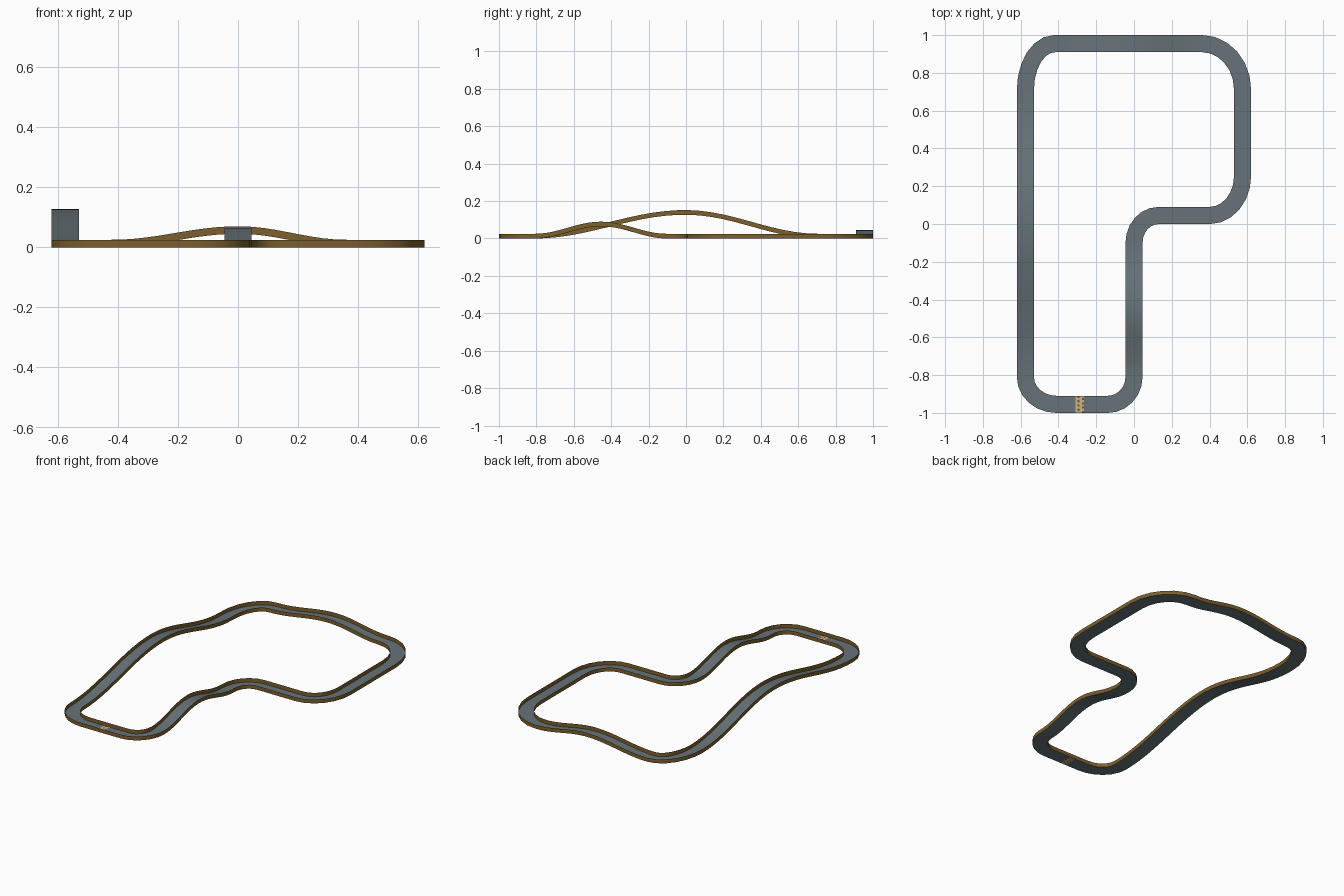
import bpy, math
from mathutils import Vector

if "Cube" in bpy.data.objects:
    bpy.data.objects.remove(bpy.data.objects["Cube"])

HALF = 0.045      # half the road width
WALL = 0.025      # height of the side walls


def material(name, rgb):
    m = bpy.data.materials.new(name)
    m.diffuse_color = (*rgb, 1)
    m.use_nodes = True
    m.node_tree.nodes["Principled BSDF"].inputs["Base Color"].default_value = m.diffuse_color
    return m


ROAD = material("slate road", (0.135, 0.17, 0.185))
WOOD = material("golden brown wall", (0.20, 0.115, 0.027))
CREAM = material("cream check", (0.62, 0.46, 0.25))
DARK = material("dark check", (0.13, 0.09, 0.05))


def make(name, verts, faces, mats, rule=None, smooth=True):
    me = bpy.data.meshes.new(name)
    me.from_pydata([tuple(v) for v in verts], [], faces)
    for m in mats:
        me.materials.append(m)
    ob = bpy.data.objects.new(name, me)
    bpy.context.collection.objects.link(ob)
    if rule:
        for p in me.polygons:
            p.material_index = rule(p.index)
    if smooth:
        bpy.ops.object.select_all(action='DESELECT')
        ob.select_set(True)
        bpy.context.view_layer.objects.active = ob
        bpy.ops.object.shade_smooth_by_angle(angle=math.radians(40))
    return ob


path = []   # centre line points


def straight(a, b, n=1, hump=0.0, peak=0.5):
    """Straight from a to b (end left out), with an optional cosine hump."""
    a, b = Vector(a), Vector(b)
    for i in range(n):
        t = i / n
        p = a.lerp(b, t)
        u = t / peak if t < peak else (1 - t) / (1 - peak)
        path.append(Vector((p.x, p.y, hump * (1 - math.cos(math.pi * u)) / 2)))


def corner(a, b, first_along_x, n=6):
    """Quarter ellipse from a to b (end left out)."""
    for i in range(n):
        t = i / n * math.pi / 2
        s, c = math.sin(t), 1 - math.cos(t)
        fx, fy = (s, c) if first_along_x else (c, s)
        path.append(Vector((a[0] + (b[0] - a[0]) * fx, a[1] + (b[1] - a[1]) * fy, 0)))


# Clockwise lap, starting at the finish line on the front straight
FIN0, FIN1 = -0.265, -0.31
straight((FIN0, -0.955), (FIN1, -0.955))
straight((FIN1, -0.955), (-0.41, -0.955))
corner((-0.41, -0.955), (-0.575, -0.81), True)
straight((-0.575, -0.81), (-0.575, 0.71), 24, 0.127, 0.53)
corner((-0.575, 0.71), (-0.42, 0.955), False)
straight((-0.42, 0.955), (0.36, 0.955), 20, 0.045, 0.54)
corner((0.36, 0.955), (0.575, 0.71), True)
straight((0.575, 0.71), (0.575, 0.255))
corner((0.575, 0.255), (0.40, 0.045), False)
straight((0.40, 0.045), (0.13, 0.045))
corner((0.13, 0.045), (0, -0.10), True)
straight((0, -0.10), (0, -0.81), 20, 0.065)
corner((0, -0.81), (-0.14, -0.955), False)
straight((-0.14, -0.955), (FIN0, -0.955))

# Mitred left and right edges of the road
N = len(path)
left, right = [], []
for i, p in enumerate(path):
    d0 = (p - path[i - 1]).xy.normalized()
    d1 = (path[(i + 1) % N] - p).xy.normalized()
    d = (d0 + d1).normalized()
    off = Vector((-d.y, d.x, 0)) * (HALF / d.dot(d1))
    left.append(p + off)
    right.append(p - off)

# Road surface, leaving the first segment open for the finish line
make("road_surface", left + right,
     [(N + i, N + (i + 1) % N, (i + 1) % N, i) for i in range(1, N)], [ROAD])

# Thin upright walls on both edges
for name, edge, flip in (("outer_wall", right, False), ("inner_wall", left, True)):
    up = [v + Vector((0, 0, WALL)) for v in edge]
    if name == "outer_wall":
        up = [v.copy() for v in up]
    faces = []
    for i in range(N):
        j = (i + 1) % N
        f = (i, j, N + j, N + i)
        faces.append(f[::-1] if not flip else f)
    make(name, edge + up, faces, [WOOD])

# Checked finish line filling the gap in the road
CX, CY = 4, 8
verts = [(FIN1 + (FIN0 - FIN1) * i / CX, -1.0 + 2 * HALF * j / CY, 0)
         for j in range(CY + 1) for i in range(CX + 1)]
faces = [(j * (CX + 1) + i, j * (CX + 1) + i + 1,
          (j + 1) * (CX + 1) + i + 1, (j + 1) * (CX + 1) + i)
         for j in range(CY) for i in range(CX)]
make("finish_line", verts, faces, [CREAM, DARK],
     lambda k: 1 if (k % CX) % 2 and (k // CX + (k % CX) // 2) % 2 else 0, False)
